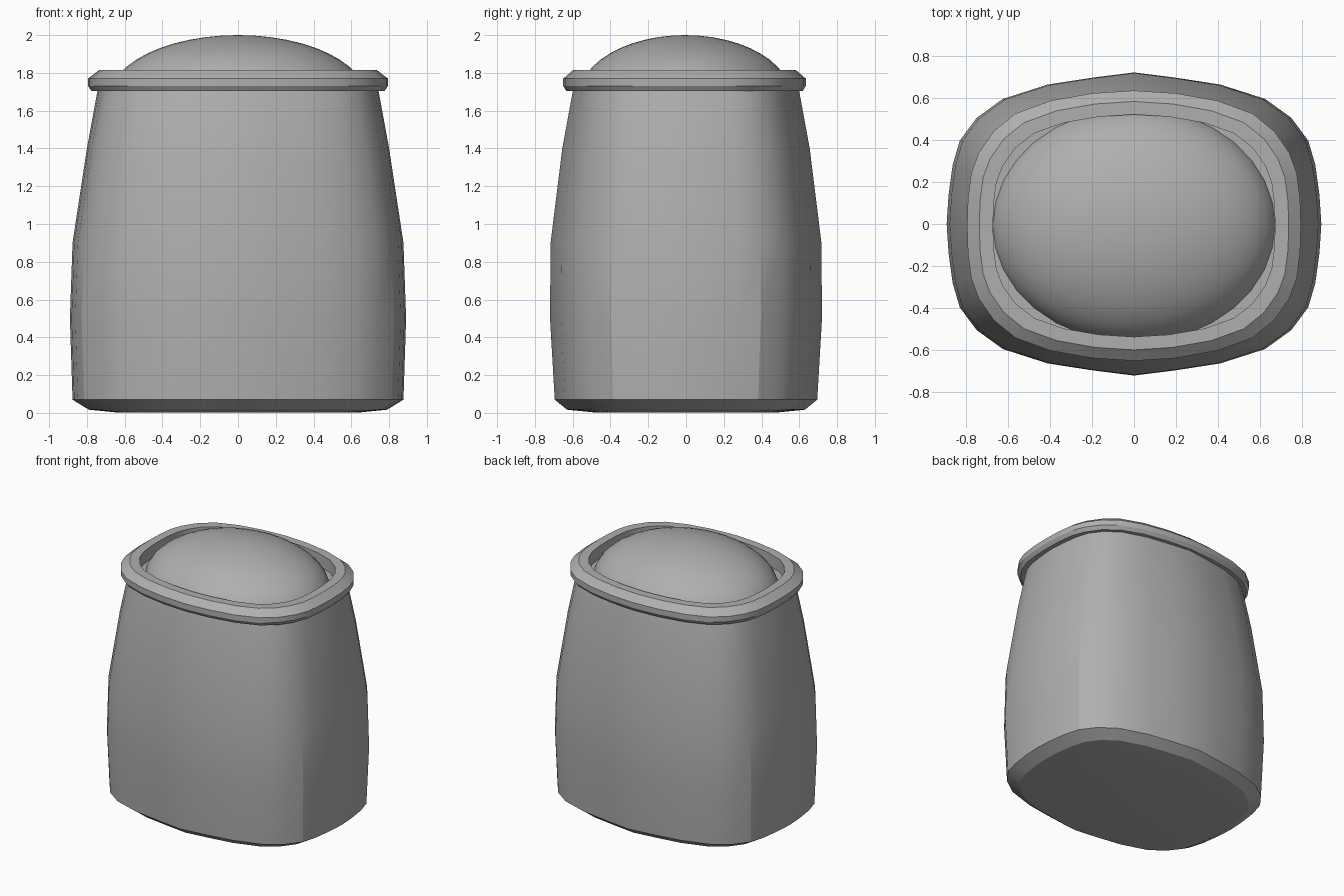
import bpy, bmesh
from math import radians

if "Cube" in bpy.data.objects:
    bpy.data.objects.remove(bpy.data.objects["Cube"], do_unlink=True)

TONE = (0.43, 0.43, 0.43, 1)
grey = bpy.data.materials.new("mid grey")
grey.use_nodes = True
grey.diffuse_color = TONE
grey.node_tree.nodes["Principled BSDF"].inputs["Base Color"].default_value = TONE


def outline(quarter):
    """Mirror a quarter outline into a full closed one."""
    half = quarter + [(-x, y) for x, y in quarter[-2::-1]]
    return half + [(x, -y) for x, y in half[-2:0:-1]]


# Slightly pointed oval for the body, softer rounded oval for the rim
BODY = outline([(1, 0), (.99, .19), (.968, .39), (.93, .55), (.84, .70),
                (.70, .825), (.46, .92), (.225, .965), (0, 1)])
RIM = outline([(1, 0), (.995, .2), (.975, .39), (.93, .54), (.84, .70),
               (.71, .83), (.5, .925), (.25, .98), (0, 1)])


def finish(name, bm, angle):
    bmesh.ops.recalc_face_normals(bm, faces=bm.faces)
    mesh = bpy.data.meshes.new(name)
    bm.to_mesh(mesh)
    bm.free()
    mesh.materials.append(grey)
    obj = bpy.data.objects.new(name, mesh)
    bpy.context.collection.objects.link(obj)
    bpy.ops.object.select_all(action='DESELECT')
    obj.select_set(True)
    bpy.context.view_layer.objects.active = obj
    bpy.ops.object.shade_smooth_by_angle(angle=radians(angle))


def loft(name, shape, rings, angle, closed=False, shift=0):
    """Bridge scaled outlines given as (half width, half depth, height)."""
    bm = bmesh.new()
    loops = [[bm.verts.new((x * w, y * d + shift, z)) for x, y in shape]
             for w, d, z in rings]
    pairs = list(zip(loops, loops[1:]))
    if closed:
        pairs.append((loops[-1], loops[0]))
    for a, b in pairs:
        for i in range(len(a)):
            j = (i + 1) % len(a)
            bm.faces.new((a[i], a[j], b[j], b[i]))
    if not closed:
        bm.faces.new(loops[0])
        bm.faces.new(loops[-1])
    finish(name, bm, angle)


# Tapered body with a bevelled foot
loft("body", BODY, [(.65, .49, .003), (.79, .63, .017), (.876, .695, .07),
                    (.89, .72, .5), (.876, .717, .9), (.80, .655, 1.4),
                    (.745, .60, 1.70), (.74, .595, 1.72)], angle=20)

# Collar ring around the top
loft("rim", RIM, [(.70, .56, 1.703), (.775, .625, 1.703), (.793, .642, 1.73),
                  (.793, .642, 1.77), (.735, .59, 1.815), (.67, .528, 1.815),
                  (.67, .528, 1.71)], angle=28, closed=True, shift=-.008)

# Domed lid sunk inside the rim
bm = bmesh.new()
bmesh.ops.create_uvsphere(bm, u_segments=32, v_segments=24, radius=1)
bmesh.ops.bisect_plane(bm, geom=bm.verts[:] + bm.edges[:] + bm.faces[:],
                       plane_co=(0, 0, 0), plane_no=(0, 0, -1), clear_outer=True)
for v in bm.verts:
    v.co = (v.co.x * .68, v.co.y * .565 - .005, 1.667 + v.co.z * .333)
finish("dome_lid", bm, 40)
